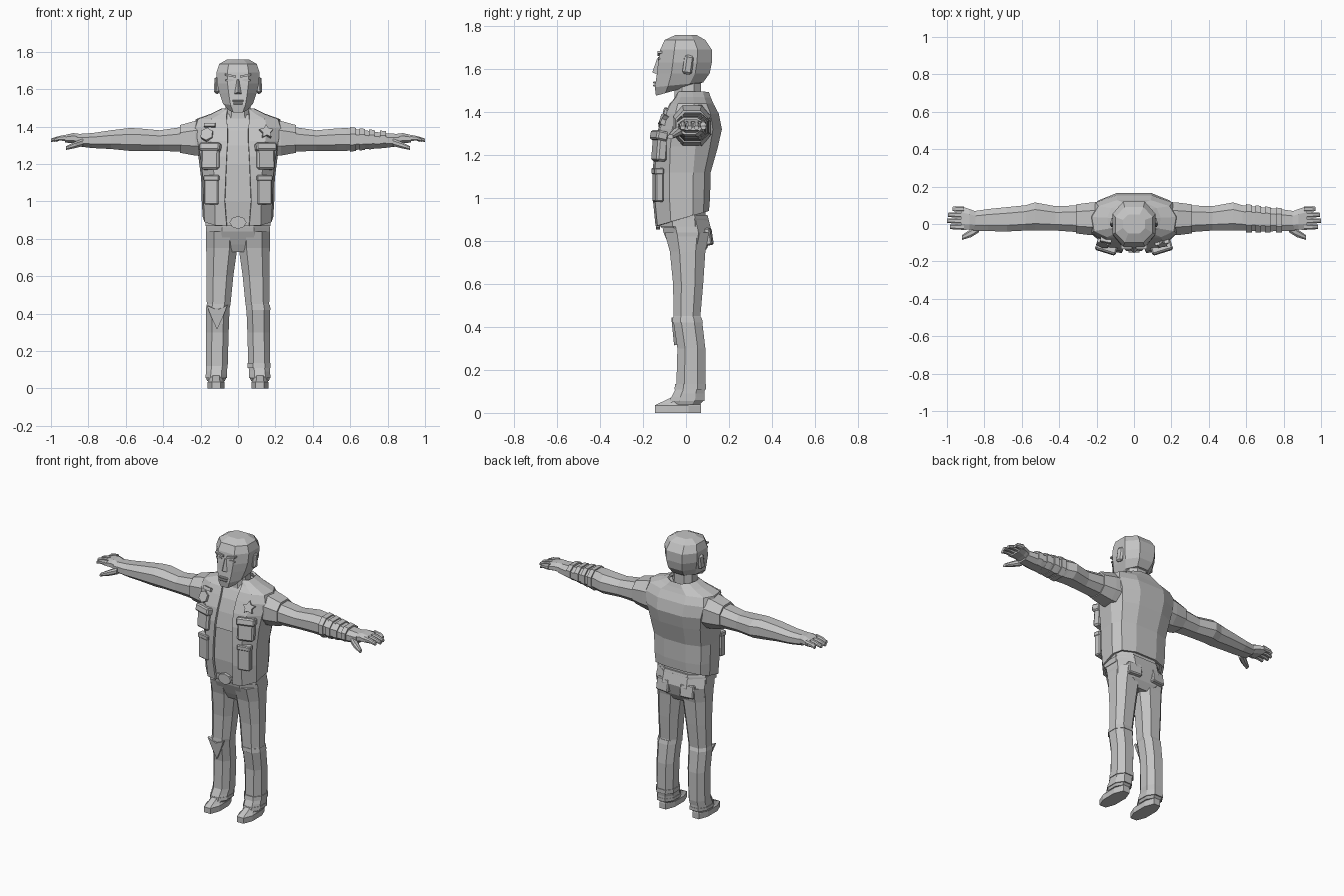
import bpy
import bmesh
import math
from mathutils import Matrix, Vector

default_cube = bpy.data.objects.get("Cube")
if default_cube:
    bpy.data.objects.remove(default_cube, do_unlink=True)

# One plain grey for the whole figure
GREY = (0.55, 0.55, 0.55, 1.0)
grey = bpy.data.materials.new("plain_grey")
grey.diffuse_color = GREY
grey.use_nodes = True
grey.node_tree.nodes["Principled BSDF"].inputs["Base Color"].default_value = GREY

SIDES = (("left", 1), ("right", -1))
HALF_RING = ((.5, -1), (1, -.45), (1, .45), (.5, 1))
OCTAGON = HALF_RING + tuple((-a, b) for a, b in reversed(HALF_RING))


def finish(name, bm, side=1):
    """Mirror across x when asked, fix normals and link the object."""
    if side < 0:
        bmesh.ops.scale(bm, vec=(-1, 1, 1), verts=bm.verts)
    bmesh.ops.recalc_face_normals(bm, faces=bm.faces)
    mesh = bpy.data.meshes.new(name)
    bm.to_mesh(mesh)
    bm.free()
    mesh.materials.append(grey)
    obj = bpy.data.objects.new(name, mesh)
    bpy.context.collection.objects.link(obj)
    return obj


def skin(bm, rings, closed=True):
    """Bridge consecutive rings of points with quads, capping closed tubes."""
    loops = [[bm.verts.new(p) for p in ring] for ring in rings]
    count = len(loops[0])
    for low, high in zip(loops, loops[1:]):
        for i in range(count if closed else count - 1):
            j = (i + 1) % count
            bm.faces.new((low[i], low[j], high[j], high[i]))
    if closed:
        bm.faces.new(loops[0])
        bm.faces.new(loops[-1])


def loft(name, axis, rows, side=1):
    """Octagonal tube; a row is position, low/high of both cross axes, tilt."""
    rings = []
    for t, a0, a1, b0, b1, *tilt in rows:
        ring = []
        for u, v in OCTAGON:
            a = (a0 + a1 + u * (a1 - a0)) / 2
            b = (b0 + b1 + v * (b1 - b0)) / 2
            along = t + (tilt[0] * b if tilt else 0)
            ring.append((a, b, along) if axis == "z" else (along, a, b))
        rings.append(ring)
    bm = bmesh.new()
    skin(bm, rings)
    return finish(name, bm, side)


def body(name, rows):
    """Symmetric upright loft; a row is height, half width, front, back, tilt."""
    return loft(name, "z", [(z, -w, w, *rest) for z, w, *rest in rows])


def block(name, place, size, turn=0, lean=0, side=1, bevel=0):
    bm = bmesh.new()
    bmesh.ops.create_cube(bm, size=1)
    bmesh.ops.scale(bm, vec=size, verts=bm.verts)
    if bevel:
        bmesh.ops.bevel(bm, geom=bm.edges[:], offset=bevel, segments=1, affect="EDGES")
    matrix = Matrix.Translation(place) @ Matrix.Rotation(turn, 4, "Z") @ Matrix.Rotation(lean, 4, "X")
    bmesh.ops.transform(bm, matrix=matrix, verts=bm.verts)
    return finish(name, bm, side)


def plate(name, place, outline, depth, turn=0, lean=0, side=1):
    """Flat shape facing the front, given as an outline in x and z."""
    matrix = Matrix.Translation(place) @ Matrix.Rotation(turn, 4, "Z") @ Matrix.Rotation(lean, 4, "X")
    bm = bmesh.new()
    skin(bm, [[matrix @ Vector((x, y, z)) for x, z in outline] for y in (-depth / 2, depth / 2)])
    return finish(name, bm, side)


def polygon(count, width, height, inner=1):
    points = []
    for i in range(count):
        scale = inner if i % 2 else 1
        angle = math.tau * i / count
        points.append((width * scale * math.sin(angle), height * scale * math.cos(angle)))
    return points


# Head and neck
body("head", [
    (1.515, .05, -.14, .02, .28), (1.53, .08, -.145, .08, .1), (1.58, .1, -.135, .11),
    (1.63, .112, -.13, .12), (1.69, .115, -.12, .12), (1.735, .1, -.1, .09),
    (1.758, .06, -.05, .05)])
body("neck", [(1.4, .09, -.06, .08), (1.46, .07, -.055, .07), (1.56, .065, -.05, .07)])

# Face
bm = bmesh.new()
skin(bm, [[(-.028, -.125, 1.57), (.028, -.125, 1.57), (0, -.157, 1.585)],
          [(-.01, -.12, 1.655), (.01, -.12, 1.655), (0, -.134, 1.65)]])
finish("nose", bm)
block("upper_lip", (0, -.145, 1.538), (.06, .016, .01), bevel=.003)
block("lower_lip", (0, -.146, 1.523), (.05, .014, .01), bevel=.003)
for label, s in SIDES:
    brow = [(.012, -.006), (.07, .006), (.07, .016), (.012, .006)]
    plate(label + "_brow", (0, -.122, 1.667), brow, .022, side=s)
    plate(label + "_eye", (.045, -.126, 1.648), polygon(6, .024, .007), .009, side=s)
    block(label + "_ear", (.113, .01, 1.62), (.024, .045, .09), turn=.2, lean=-.15, side=s, bevel=.01)

# Shirt under the vest
body("shirt_belly", [(.86, .165, -.115, .09), (1, .17, -.13, .09), (1.2, .18, -.125, .12)])
body("shirt_chest", [
    (1.2, .185, -.132, .12), (1.3, .2, -.115, .14), (1.38, .2, -.09, .13),
    (1.43, .18, -.065, .11), (1.47, .08, -.04, .09)])

# Open vest: height, half width, front, back, half opening, tilt
VEST_ROWS = [
    (.91, .182, -.135, .1, .06, .3), (1, .187, -.148, .105, .07, 0),
    (1.12, .19, -.148, .108, .065, 0), (1.24, .205, -.14, .142, .06, 0),
    (1.32, .22, -.122, .16, .055, 0), (1.39, .235, -.092, .146, .055, 0),
    (1.435, .22, -.07, .122, .06, 0), (1.463, .14, -.045, .11, .06, 0),
    (1.49, .085, -.03, .1, .055, 0)]
rings = []
for z, w, front, back, gap, tilt in VEST_ROWS:
    half = [(gap, front), (.65 * w, front * .94), (.95 * w, front * .5),
            (w, back * .3), (.85 * w, back * .75), (.4 * w, back)]
    outline = half + [(-x, y) for x, y in reversed(half)]
    rings.append([(x, y, z + tilt * y) for x, y in outline])
bm = bmesh.new()
skin(bm, rings, closed=False)
vest = finish("vest", bm)
shell = vest.modifiers.new("cloth_thickness", "SOLIDIFY")
shell.thickness = .014
shell.offset = 0

# Vest pockets, shoulder straps and collar
for label, s in SIDES:
    block(label + "_chest_pocket", (.145, -.122, 1.235), (.1, .05, .13), .3, -.08, s, .01)
    block(label + "_chest_flap", (.147, -.125, 1.29), (.115, .056, .045), .3, -.2, s, .008)
    block(label + "_lower_pocket", (.14, -.13, 1.06), (.078, .04, .155), .2, 0, s, .006)
    block(label + "_lower_flap", (.14, -.132, 1.125), (.085, .044, .03), .2, 0, s, .005)
    lapel = [(.05, 0), (.085, -.02), (.13, .07), (.075, .11)]
    plate(label + "_lapel", (0, -.078, 1.37), lapel, .02, lean=-.45, side=s)

# Chest decorations differ on each side
plate("chest_star", (.15, -.1, 1.37), polygon(10, .04, .04, .55), .03, .2, -.4)
plate("chest_badge", (.165, -.1, 1.355), polygon(6, .036, .036), .03, .25, -.4, -1)
block("chest_tag", (.15, -.085, 1.405), (.06, .03, .02), .2, -.4, -1)

# Hips, belt and buckle
body("hips", [(.73, .08, -.055, .075), (.77, .165, -.075, .1),
              (.84, .172, -.105, .12), (.92, .165, -.12, .1)])
body("belt", [(.868, .173, -.126, .106), (.905, .172, -.128, .104)])
plate("belt_buckle", (0, -.13, .887), polygon(8, .045, .034), .02)

for label, s in SIDES:
    # Trouser leg
    loft(label + "_leg", "z", [
        (.04, .07, .165, -.065, .065), (.06, .06, .172, -.075, .085),
        (.09, .06, .172, -.06, .085), (.12, .055, .17, -.045, .09),
        (.3, .05, .17, -.04, .09), (.43, .045, .172, -.06, .075),
        (.45, .04, .167, -.058, .067), (.6, .025, .168, -.06, .08),
        (.75, .004, .17, -.075, .09), (.84, 0, .17, -.1, .11)], s)
    loft(label + "_cuff", "z", [
        (.055, .058, .175, -.077, .087), (.075, .058, .175, -.07, .087)], s)
    block(label + "_back_pocket", (.085, .105, .82), (.09, .03, .08), -.1, .15, s, .006)

    # Shoe: flat sole with a sloped upper
    loft(label + "_shoe", "z", [
        (0, .072, .162, -.145, .07), (.035, .072, .162, -.145, .07),
        (.045, .08, .155, -.125, .068), (.08, .085, .15, -.05, .06)], s)

    # Short vest sleeve and arm
    loft(label + "_sleeve", "x", [
        (.15, -.05, .12, 1.24, 1.44), (.23, -.06, .115, 1.245, 1.43),
        (.31, -.05, .105, 1.26, 1.408)], s)
    loft(label + "_arm", "x", [
        (.28, -.045, .1, 1.265, 1.4), (.42, -.035, .095, 1.27, 1.38),
        (.53, -.035, .115, 1.27, 1.39), (.58, -.035, .1, 1.27, 1.392),
        (.68, -.04, .09, 1.28, 1.38), (.78, -.038, .08, 1.285, 1.365),
        (.86, -.035, .068, 1.295, 1.36)], s)

    # Palm, fingers and thumb
    loft(label + "_palm", "x", [
        (.84, -.03, .065, 1.3, 1.36), (.88, -.03, .08, 1.31, 1.365),
        (.925, -.032, .095, 1.315, 1.355)], s)
    for i, reach in enumerate((.985, 1, .995, .97)):
        y = -.03 + i * .032
        loft(f"{label}_finger_{i + 1}", "x", [
            (.91, y, y + .028, 1.322, 1.358), (.955, y, y + .029, 1.325, 1.35),
            (reach, y + .004, y + .026, 1.318, 1.336)], s)
    loft(label + "_thumb", "x", [
        (.83, -.045, 0, 1.295, 1.335), (.87, -.07, -.025, 1.285, 1.32),
        (.92, -.085, -.06, 1.275, 1.295)], s)

# Wrapped bands on the left forearm
for i, x in enumerate((.6, .65, .7, .76)):
    shrink = i * .006
    loft(f"forearm_band_{i + 1}", "x", [
        (x, -.045, .106 - shrink, 1.265 + shrink, 1.397 - shrink),
        (x + .03, -.045, .102 - shrink, 1.27 + shrink, 1.393 - shrink)])

# Trouser details: torn right knee, left knee crease and ankle band
tear = [(-.055, .055), (0, .03), (.055, .055), (.03, -.01), (0, -.075), (-.03, -.01)]
plate("torn_knee", (.112, -.055, .39), tear, .016, lean=.1, side=-1)
loft("knee_crease", "z", [(.42, .042, .175, -.064, .079), (.445, .042, .17, -.062, .072)])
loft("ankle_band", "z", [(.11, .05, .175, -.054, .094), (.135, .05, .174, -.05, .094)])
